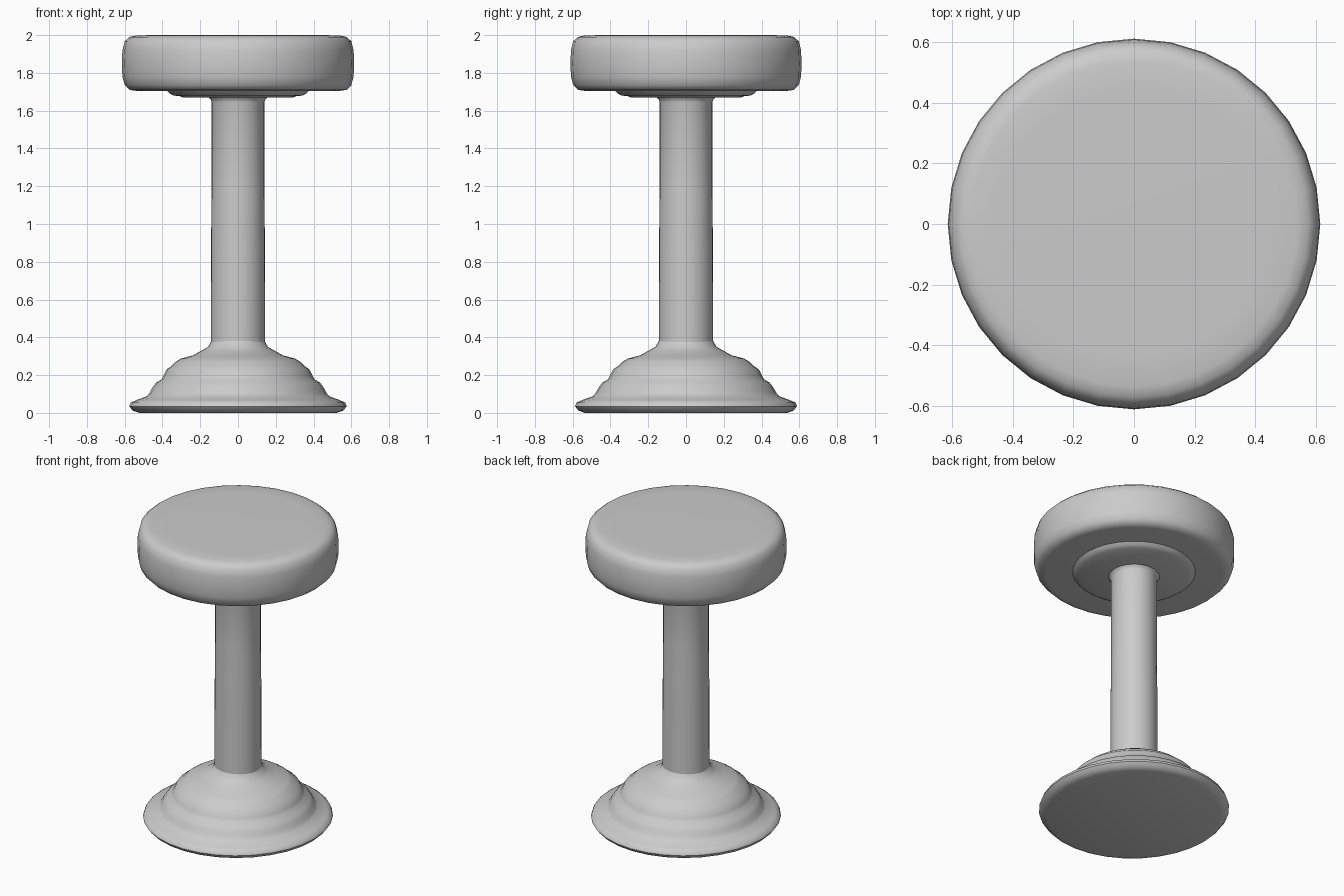
import bpy, bmesh
from math import radians
from mathutils import Matrix, Vector

cube = bpy.data.objects.get("Cube")
if cube:
    bpy.data.objects.remove(cube, do_unlink=True)

SIDES = 32

grey = bpy.data.materials.new("plain grey")
grey.use_nodes = True
colour = (0.6, 0.6, 0.6, 1)
grey.diffuse_color = colour
grey.node_tree.nodes["Principled BSDF"].inputs["Base Color"].default_value = colour


def lathe(name, profile, scale=(1, 1, 1)):
    """Spin a (radius, height) profile around z and close both ends."""
    bm = bmesh.new()
    verts = [bm.verts.new((r, 0, z)) for r, z in profile]
    edges = [bm.edges.new(pair) for pair in zip(verts, verts[1:])]
    bmesh.ops.spin(bm, geom=verts + edges, cent=(0, 0, 0), axis=(0, 0, 1),
                   angle=radians(360), steps=SIDES, use_duplicate=False)
    bmesh.ops.remove_doubles(bm, verts=bm.verts, dist=0.0005)
    bmesh.ops.scale(bm, vec=scale, verts=bm.verts)
    bmesh.ops.recalc_face_normals(bm, faces=bm.faces)
    mesh = bpy.data.meshes.new(name)
    bm.to_mesh(mesh)
    bm.free()
    mesh.materials.append(grey)
    obj = bpy.data.objects.new(name, mesh)
    bpy.context.collection.objects.link(obj)
    bpy.ops.object.select_all(action='DESELECT')
    obj.select_set(True)
    bpy.context.view_layer.objects.active = obj
    bpy.ops.object.shade_smooth_by_angle(angle=radians(50))
    return obj


# Padded round seat with soft rims
lathe("seat", [(0, 1.705), (0.54, 1.705), (0.575, 1.71), (0.6, 1.735), (0.612, 1.78),
               (0.615, 1.85), (0.612, 1.92), (0.6, 1.968), (0.575, 1.99),
               (0.54, 1.998), (0.45, 2), (0, 2)], (1, 0.995, 1))

# Shallow stepped plate under the seat
lathe("seat_plate", [(0, 1.67), (0.29, 1.67), (0.31, 1.677), (0.34, 1.68),
                     (0.36, 1.69), (0.38, 1.71), (0, 1.71)])

# Column, flared a little under the plate
lathe("column", [(0, 0.3), (0.144, 0.3), (0.143, 0.8), (0.14, 1.2), (0.14, 1.645),
                 (0.145, 1.66), (0.16, 1.675), (0, 1.675)])

# Stepped bell-shaped foot
lathe("base", [(0, 0.005), (0.53, 0), (0.565, 0.012), (0.583, 0.035), (0.575, 0.055),
               (0.545, 0.068), (0.49, 0.088), (0.475, 0.105), (0.462, 0.13),
               (0.44, 0.16), (0.41, 0.178), (0.398, 0.2), (0.383, 0.23), (0.355, 0.25),
               (0.335, 0.27), (0.305, 0.288), (0.24, 0.305), (0.195, 0.33),
               (0.16, 0.35), (0.143, 0.38), (0, 0.38)], (0.987, 1.008, 1))
